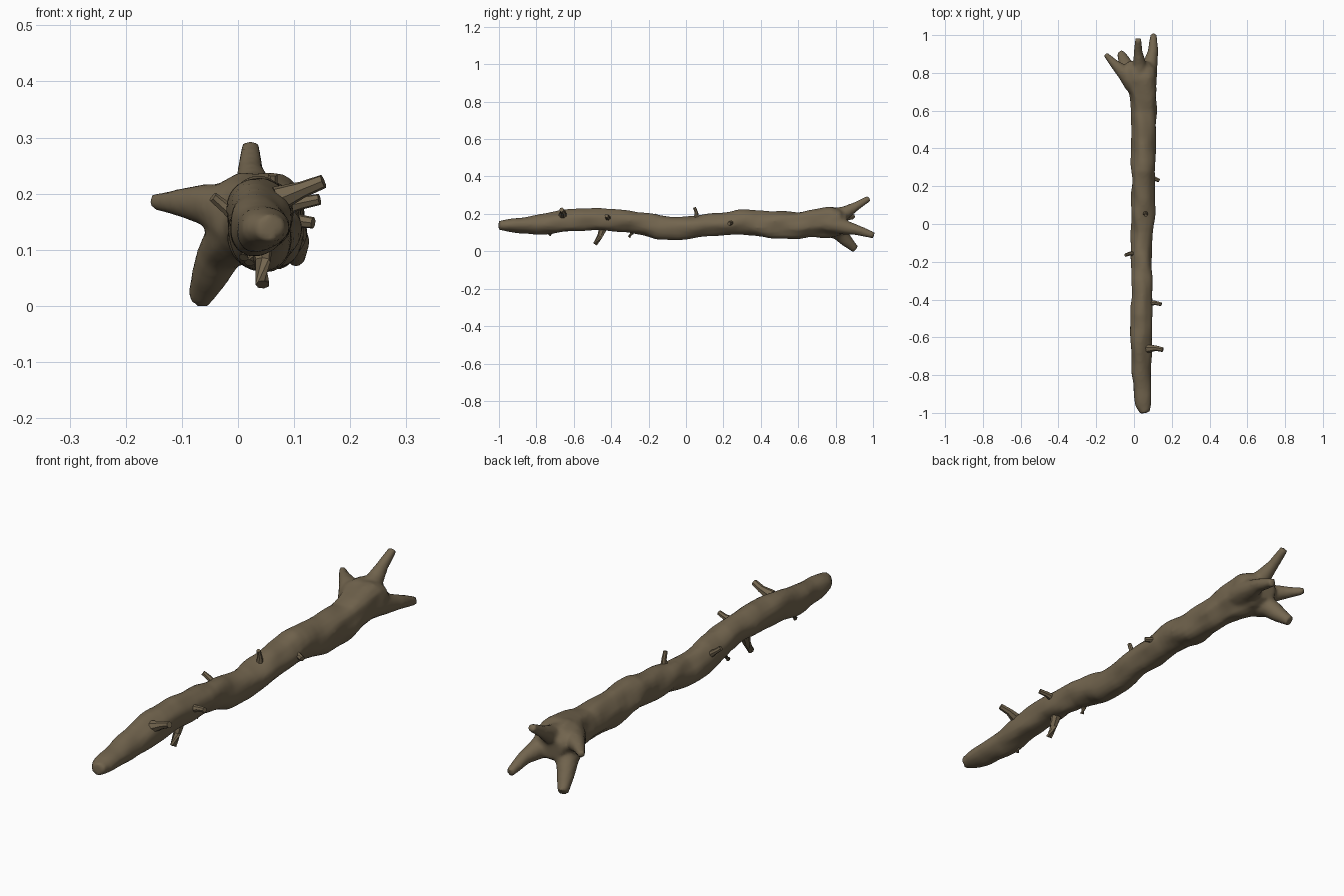
import bpy, bmesh, math
from mathutils import Vector, noise

if "Cube" in bpy.data.objects:
    bpy.data.objects.remove(bpy.data.objects["Cube"])

bark = bpy.data.materials.new("brown_bark")
bark.use_nodes = True
colour = (0.17, 0.13, 0.077, 1)
bark.diffuse_color = colour
bark.node_tree.nodes["Principled BSDF"].inputs["Base Color"].default_value = colour


def tube(bm, stations, sides, steps=1, lump=0.0):
    """Loft closed rings through (x, y, z, half width, half height) stations."""
    rows = []
    for a, b in zip(stations, stations[1:]):
        rows += [[p + (q - p) * i / steps for p, q in zip(a, b)] for i in range(steps)]
    rows.append(list(stations[-1]))
    rings = []
    for i, row in enumerate(rows):
        centre = Vector(row[:3])
        before, after = rows[max(i - 1, 0)], rows[min(i + 1, len(rows) - 1)]
        along = (Vector(after[:3]) - Vector(before[:3])).normalized()
        ref = Vector((1, 0, 0)) if abs(along.z) > 0.85 else Vector((0, 0, 1))
        side = along.cross(ref).normalized()
        up = side.cross(along)
        ring = []
        for k in range(sides):
            t = math.tau * k / sides
            offset = side * math.cos(t) * row[3] + up * math.sin(t) * row[4]
            p = centre + offset
            bump = noise.noise(Vector((p.x * 17, p.y * 9, p.z * 17)))
            ring.append(bm.verts.new(p + offset * bump * lump))
        rings.append(ring)
    for r, s in zip(rings, rings[1:]):
        for k in range(sides):
            n = (k + 1) % sides
            bm.faces.new((r[k], r[n], s[n], s[k]))
    bm.faces.new(rings[0][::-1])
    bm.faces.new(rings[-1])


def finish(bm, name):
    bmesh.ops.recalc_face_normals(bm, faces=bm.faces[:])
    mesh = bpy.data.meshes.new(name)
    bm.to_mesh(mesh)
    bm.free()
    mesh.materials.append(bark)
    obj = bpy.data.objects.new(name, mesh)
    bpy.context.collection.objects.link(obj)
    bpy.ops.object.select_all(action='DESELECT')
    bpy.context.view_layer.objects.active = obj
    obj.select_set(True)
    bpy.ops.object.shade_smooth_by_angle(angle=math.radians(40))
    return obj


# Trunk, wavering along y, flaring at the root end
trunk = [
    (0.06, -1.0, 0.14, 0.026, 0.025), (0.052, -0.96, 0.138, 0.04, 0.032),
    (0.04, -0.89, 0.138, 0.045, 0.042), (0.036, -0.79, 0.143, 0.055, 0.052),
    (0.038, -0.65, 0.16, 0.058, 0.06), (0.042, -0.48, 0.172, 0.058, 0.06),
    (0.042, -0.3, 0.163, 0.056, 0.06), (0.04, -0.15, 0.127, 0.056, 0.062),
    (0.046, -0.04, 0.12, 0.058, 0.062), (0.046, 0.1, 0.137, 0.06, 0.058),
    (0.048, 0.28, 0.157, 0.062, 0.065), (0.053, 0.45, 0.143, 0.067, 0.072),
    (0.054, 0.6, 0.142, 0.067, 0.073), (0.046, 0.7, 0.152, 0.074, 0.078),
    (0.03, 0.77, 0.16, 0.088, 0.083), (0.024, 0.82, 0.16, 0.088, 0.078),
    (0.025, 0.86, 0.158, 0.06, 0.05),
]
bm = bmesh.new()
tube(bm, trunk, 20, steps=5, lump=0.22)

# Four roots spreading from the flare
roots = [
    [(0.03, 0.76, 0.18, 0.05), (0.028, 0.85, 0.208, 0.036),
     (0.022, 0.91, 0.24, 0.023), (0.022, 0.98, 0.284, 0.016)],
    [(0.06, 0.75, 0.15, 0.06), (0.085, 0.84, 0.13, 0.042),
     (0.1, 0.91, 0.115, 0.028), (0.103, 1.005, 0.085, 0.017)],
    [(0.0, 0.74, 0.16, 0.055), (-0.05, 0.8, 0.178, 0.04),
     (-0.1, 0.845, 0.184, 0.026), (-0.152, 0.9, 0.186, 0.013)],
    [(0.01, 0.75, 0.14, 0.06), (-0.028, 0.82, 0.1, 0.044),
     (-0.05, 0.86, 0.055, 0.033), (-0.07, 0.905, 0.012, 0.022)],
]
for root in roots:
    tube(bm, [(*p, p[3]) for p in root], 12, steps=3, lump=0.12)
log = finish(bm, "trunk_with_roots")
remesh = log.modifiers.new("Fuse", 'REMESH')
remesh.mode = 'VOXEL'
remesh.voxel_size = 0.009
remesh.use_smooth_shade = True
soften = log.modifiers.new("Soften", 'SMOOTH')
soften.iterations = 3

# Broken twigs: base, tip, radius
twigs = [
    ((0.07, -0.66, 0.19), (0.152, -0.665, 0.222), 0.015),
    ((0.07, -0.42, 0.175), (0.145, -0.425, 0.19), 0.012),
    ((0.08, 0.24, 0.155), (0.134, 0.23, 0.148), 0.012),
    ((0.06, 0.055, 0.17), (0.062, 0.045, 0.234), 0.01),
    ((0.01, -0.16, 0.15), (-0.045, -0.165, 0.194), 0.011),
    ((0.042, -0.44, 0.13), (0.044, -0.487, 0.038), 0.015),
    ((0.03, -0.285, 0.12), (0.02, -0.305, 0.077), 0.011),
    ((0.02, -0.715, 0.12), (0.01, -0.73, 0.086), 0.011),
]
for i, (base, tip, r) in enumerate(twigs):
    base, tip = Vector(base), Vector(tip)
    bend = base.lerp(tip, 0.55) + Vector((0, 0.006, 0))
    bm = bmesh.new()
    tube(bm, [(*base, r * 1.6, r * 1.6), (*bend, r, r), (*tip, r * 0.85, r * 0.85)], 7)
    finish(bm, "twig_%d" % (i + 1))
